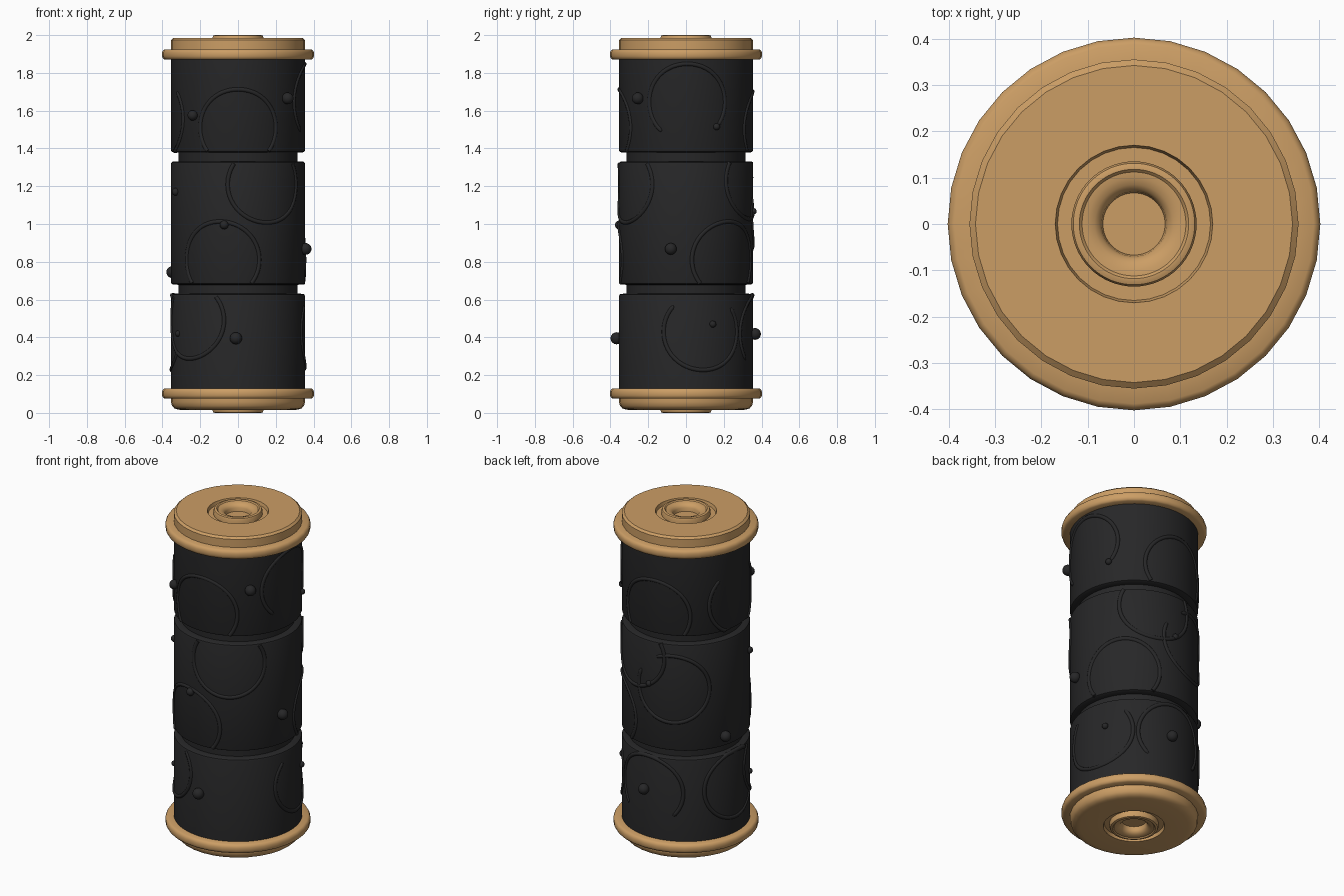
import bpy, bmesh, math
from math import sin, cos, pi, radians

if "Cube" in bpy.data.objects:
    bpy.data.objects.remove(bpy.data.objects["Cube"])


def material(name, rgb):
    m = bpy.data.materials.new(name)
    m.diffuse_color = (*rgb, 1)
    m.use_nodes = True
    m.node_tree.nodes["Principled BSDF"].inputs["Base Color"].default_value = m.diffuse_color
    return m


GOLD = material("warm_brass", (0.6, 0.34, 0.13))
DARK = material("dark_shell", (0.02, 0.02, 0.021))


def finish(ob, mat, angle=35):
    ob.data.materials.clear()
    ob.data.materials.append(mat)
    bpy.ops.object.select_all(action='DESELECT')
    ob.select_set(True)
    bpy.context.view_layer.objects.active = ob
    bpy.ops.object.shade_smooth_by_angle(angle=radians(angle))


def lathe(name, profile, mat, segs, flip=False):
    """Spin (radius, z) points round z; flip mirrors the part about z = 1."""
    bm = bmesh.new()
    rings = []
    for r, z in profile:
        z = 2 - z if flip else z
        if r == 0:
            rings.append([bm.verts.new((0, 0, z))] * segs)
        else:
            rings.append([bm.verts.new((r * sin(2 * pi * i / segs), r * cos(2 * pi * i / segs), z))
                          for i in range(segs)])
    for a, b in zip(rings, rings[1:]):
        for i in range(segs):
            j = (i + 1) % segs
            bm.faces.new(list(dict.fromkeys((a[i], a[j], b[j], b[i]))))
    bmesh.ops.recalc_face_normals(bm, faces=bm.faces)
    me = bpy.data.meshes.new(name)
    bm.to_mesh(me)
    bm.free()
    ob = bpy.data.objects.new(name, me)
    bpy.context.collection.objects.link(ob)
    finish(ob, mat)
    return ob


def on_shell(phi, z, r):
    """Point on the body; phi = 0 is the front, growing towards +x."""
    return (r * sin(phi), -r * cos(phi), z)


# Body: three shell bands with two grooves between them
BANDS = [(0.11, 0.63), (0.68, 1.33), (1.38, 1.89)]
profile = [(0, 0.11)]
for lo, hi in BANDS:
    if lo > 0.2:
        profile += [(0.315, lo - 0.002), (0.345, lo), (0.352, lo + 0.004)]
    profile += [(0.355, lo + 0.012), (0.355, hi - 0.012)]
    if hi < 1.8:
        profile += [(0.352, hi - 0.004), (0.345, hi), (0.315, hi + 0.002)]
profile += [(0.355, 1.89), (0, 1.89)]
lathe("body_shell", profile, DARK, 64)

# Caps: rounded flange, end plate, and a ringed boss in a shallow recess
FLANGE = [(0.33, 1.87), (0.388, 1.87), (0.397, 1.876), (0.402, 1.888), (0.402, 1.908),
          (0.397, 1.919), (0.388, 1.925), (0.33, 1.925)]
TOP_PLATE = [(0.355, 1.915), (0.355, 1.974), (0.342, 1.985)]
BOTTOM_PLATE = [(0.355, 1.915), (0.355, 1.942), (0.349, 1.963), (0.337, 1.976), (0.318, 1.982), (0.30, 1.985)]
RECESS = [(0.17, 1.985), (0.165, 1.965), (0.135, 1.965)]
BOSS = [(0.135, 1.95), (0.135, 1.988), (0.131, 1.997), (0.123, 2.0), (0.118, 2.0), (0.112, 1.994),
        (0.10, 1.993), (0.085, 1.988), (0.075, 1.98), (0.07, 1.97), (0.067, 1.95), (0, 1.95)]
for side, plate, flip in (("top", TOP_PLATE, False), ("bottom", BOTTOM_PLATE, True)):
    lathe(side + "_flange", FLANGE, GOLD, 32, flip)
    lathe(side + "_plate", plate + RECESS, GOLD, 32, flip)
    lathe(side + "_boss", BOSS, GOLD, 64, flip)

# Raised open rings wrapped on the shell: (phi, z, direction of gap in degrees, gap width)
ARCS = [(0.0, 1.51, 270, 20), (0.445, 1.21, 90, 20), (-0.275, 0.81, 270, 20), (-0.81, 0.49, 90, 20),
        (1.59, 1.645, 276, 94), (1.83, 0.43, 88, 100), (2.26, 0.81, 270, 20), (3.22, 1.50, 270, 20),
        (-1.56, 1.555, 90, 90), (3.53, 1.055, 135, 40), (2.81, 1.23, 90, 20), (3.11, 0.42, 270, 95),
        (-1.64, 0.43, 15, 90)]
for n, (phi, z, gap, width) in enumerate(ARCS):
    lo, hi = next(b for b in BANDS if b[0] < z < b[1])
    steps = 72
    pts = []
    for i in range(steps + 1):
        a = radians(gap + width / 2 + (360 - width) * i / steps)
        pz = z + 0.203 * sin(a)
        if lo + 0.004 < pz < hi - 0.004:
            pts.append((on_shell(phi + 0.6 * cos(a), pz, 0.351), 0.55 if i in (0, steps) else 1))
    cu = bpy.data.curves.new("raised_ring", 'CURVE')
    cu.dimensions = '3D'
    cu.bevel_depth = 0.012
    cu.bevel_resolution = 2
    cu.use_fill_caps = True
    sp = cu.splines.new('POLY')
    sp.points.add(len(pts) - 1)
    for p, (co, rad) in zip(sp.points, pts):
        p.co = (*co, 1)
        p.radius = rad
    ob = bpy.data.objects.new(f"raised_ring_{n + 1}", cu)
    bpy.context.collection.objects.link(ob)
    bpy.ops.object.select_all(action='DESELECT')
    ob.select_set(True)
    bpy.context.view_layer.objects.active = ob
    bpy.ops.object.convert(target='MESH')
    finish(bpy.context.view_layer.objects.active, DARK, 50)

# Studs: (phi, z, radius)
STUDS = [(0.8, 1.665, 0.031), (-0.72, 1.575, 0.027), (-0.205, 0.995, 0.023), (-1.17, 1.17, 0.02),
         (-1.89, 0.745, 0.031), (-1.1, 0.42, 0.016), (-0.03, 0.395, 0.032), (1.35, 0.868, 0.031),
         (2.04, 1.515, 0.018), (1.98, 0.47, 0.018), (3.06, 0.418, 0.031), (3.14, 1.067, 0.017)]
for n, (phi, z, r) in enumerate(STUDS):
    bpy.ops.mesh.primitive_uv_sphere_add(segments=20, ring_count=12, radius=r,
                                         location=on_shell(phi, z, 0.345 + 0.7 * r))
    ob = bpy.context.object
    ob.name = f"stud_{n + 1}"
    finish(ob, DARK, 60)
